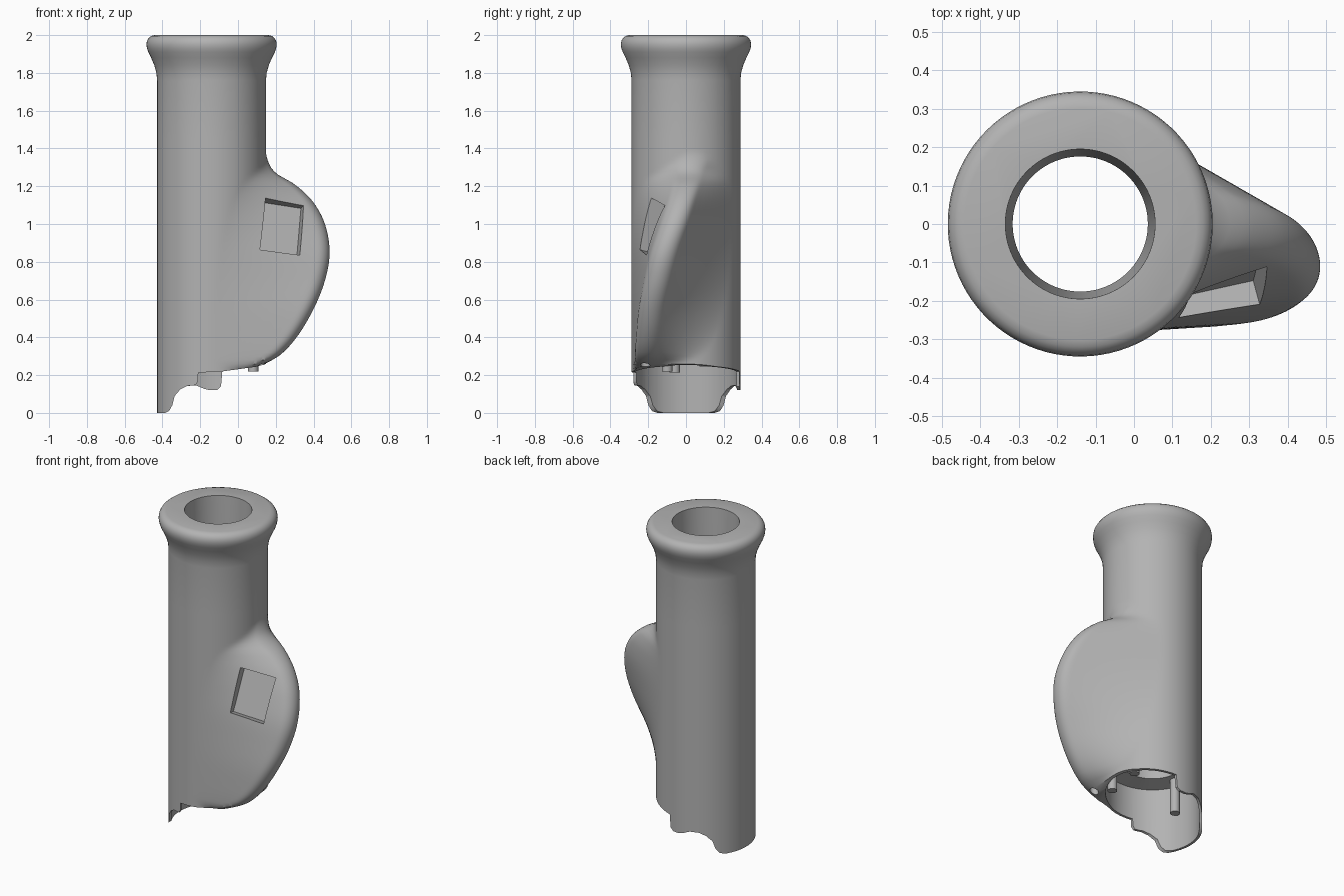
import bpy, bmesh, math
from mathutils import Matrix, Vector

if "Cube" in bpy.data.objects:
    bpy.data.objects.remove(bpy.data.objects["Cube"], do_unlink=True)

AXIS_X, TUBE_R = -0.14, 0.288

grey = bpy.data.materials.new("plain grey")
grey.use_nodes = True
grey.diffuse_color = (0.45, 0.45, 0.45, 1)
grey.node_tree.nodes["Principled BSDF"].inputs["Base Color"].default_value = (0.45, 0.45, 0.45, 1)


def make_object(name, bm):
    bmesh.ops.recalc_face_normals(bm, faces=bm.faces[:])
    mesh = bpy.data.meshes.new(name)
    bm.to_mesh(mesh)
    bm.free()
    mesh.materials.append(grey)
    obj = bpy.data.objects.new(name, mesh)
    bpy.context.collection.objects.link(obj)
    return obj


def loft(name, rings):
    bm = bmesh.new()
    loops = [[bm.verts.new(p) for p in ring] for ring in rings]
    n = len(loops[0])
    for a, b in zip(loops, loops[1:]):
        for i in range(n):
            bm.faces.new((a[i], a[(i + 1) % n], b[(i + 1) % n], b[i]))
    bm.faces.new(loops[0][::-1])
    bm.faces.new(loops[-1])
    return make_object(name, bm)


def circle(x, y, z, r, n=96):
    return [(x + r * math.cos(math.tau * i / n), y + r * math.sin(math.tau * i / n), z)
            for i in range(n)]


def prism(name, outline, y0, y1):
    return loft(name, [[(x, y, z) for x, z in outline] for y in (y0, y1)])


def cut(target, cutter):
    cutter.hide_render = True
    mod = target.modifiers.new("cut", "BOOLEAN")
    mod.operation, mod.solver, mod.object = "DIFFERENCE", "EXACT", cutter
    bpy.context.view_layer.objects.active = target
    bpy.ops.object.modifier_apply(modifier=mod.name)
    bpy.data.objects.remove(cutter, do_unlink=True)


# Fin crest: height, tip x, centre y, nose radius
CREST = [(0.0, 0.0, -0.12, 0.07), (0.2, 0.02, -0.18, 0.07), (0.25, 0.12, -0.2, 0.07),
         (0.3, 0.215, -0.2, 0.07), (0.4, 0.31, -0.192, 0.072), (0.55, 0.4, -0.175, 0.075),
         (0.7, 0.46, -0.145, 0.078), (0.85, 0.485, -0.11, 0.08), (1.0, 0.46, -0.062, 0.08),
         (1.12, 0.395, -0.025, 0.08), (1.21, 0.3, 0.0, 0.09), (1.27, 0.2, 0.01, 0.12),
         (1.33, 0.16, 0.02, 0.17), (1.42, 0.14, 0.0, 0.25)]


def crest_at(z):
    k = max(i for i in range(len(CREST) - 1) if CREST[i][0] <= z)
    a, b = CREST[k], CREST[k + 1]
    before, after = CREST[max(k - 1, 0)], CREST[min(k + 2, len(CREST) - 1)]
    h = b[0] - a[0]
    t = (z - a[0]) / h
    out = []
    for c in (1, 2, 3):
        m0 = (b[c] - before[c]) / (b[0] - before[0]) * h
        m1 = (after[c] - a[c]) / (after[0] - a[0]) * h
        out.append((2*t**3 - 3*t**2 + 1) * a[c] + (t**3 - 2*t**2 + t) * m0
                   + (3*t**2 - 2*t**3) * b[c] + (t**3 - t**2) * m1)
    return out


# Finer angular steps on the finned side
ANGLES = [math.radians(-65 + i) for i in range(100)]
ANGLES += [math.radians(35 + 4 * i) for i in range(65)]


def body_ring(z):
    tip, cy, r = crest_at(z)
    dx = tip - r - AXIS_X
    ring = []
    for a in ANGLES:
        ux, uy = math.cos(a), math.sin(a)
        reach = TUBE_R
        for i in range(1, 41):
            s = i / 40
            along = s * (dx * ux + cy * uy)
            side = s * (dx * uy - cy * ux)
            rad = TUBE_R + s * (r - TUBE_R)
            if abs(side) < rad:
                reach = max(reach, along + math.sqrt(rad * rad - side * side))
        ring.append((AXIS_X + reach * ux, reach * uy, z))
    return ring


# Tube with fin and flared lip
rings = [body_ring(z * 0.02) for z in range(71)]
LIP = [(1.45, TUBE_R), (1.76, TUBE_R), (1.8, 0.292), (1.84, 0.303), (1.88, 0.32), (1.91, 0.335),
       (1.93, 0.342), (1.95, 0.345), (1.97, 0.342), (1.985, 0.333), (1.995, 0.32), (2.0, 0.302)]
for z, r in LIP:
    rings.append([(AXIS_X + r * math.cos(a), r * math.sin(a), z) for a in ANGLES])
body = loft("finned_tube", rings)

# Bore and lower socket
BORE = [(-0.1, 0.272), (0.42, 0.272), (0.44, 0.176), (1.3, 0.176), (2.0, 0.195), (2.1, 0.198)]
cut(body, loft("bore_cutter", [circle(AXIS_X, 0, z, r) for z, r in BORE]))

# Scalloped lower rim, different on front and back
START = [(-0.39, -0.1), (-0.385, 0), (-0.365, 0.01), (-0.348, 0.04), (-0.335, 0.09),
         (-0.305, 0.125), (-0.27, 0.143)]
END = [(0.1, 0.245), (0.16, 0.262), (0.6, 0.264), (0.6, -0.1)]
FRONT = [(-0.225, 0.147), (-0.213, 0.165), (-0.21, 0.213), (-0.08, 0.22)]
BACK = [(-0.22, 0.145), (-0.18, 0.128), (-0.15, 0.12), (-0.11, 0.122), (-0.09, 0.14),
        (-0.083, 0.22)]
cut(body, prism("front_rim_cutter", START + FRONT + END, -1, 0.001))
cut(body, prism("back_rim_cutter", START + BACK + END, -0.001, 1))

# Rectangular pocket on the front of the fin
bm = bmesh.new()
bmesh.ops.create_cube(bm, size=1)
place = (Matrix.Translation((0.228, -0.165, 0.977)) @ Matrix.Rotation(math.radians(15), 4, "Z")
         @ Matrix.Rotation(math.radians(-16), 4, "X") @ Matrix.Rotation(math.radians(9), 4, "Y"))
bm.transform(place @ Matrix.Translation((0, -0.07, 0)) @ Matrix.Diagonal((0.215, 0.22, 0.28, 1)))
cut(body, make_object("pocket_cutter", bm))

# Small hole under the fin
cut(body, loft("hole_cutter", [circle(0.12, -0.215, z, 0.025, 24) for z in (0.15, 0.34)]))

# Pins hanging inside the socket
parts = [body]
for name, x, y, low in (("front_pin", 0.08, -0.1, 0.22), ("back_pin", 0.08, 0.1, 0.245),
                        ("side_pin", -0.36, -0.06, 0.215)):
    parts.append(loft(name, [circle(x, y, z, 0.028, 24) for z in (low, 0.44)]))

for obj in parts:
    bpy.ops.object.select_all(action="DESELECT")
    obj.select_set(True)
    bpy.context.view_layer.objects.active = obj
    bpy.ops.object.shade_smooth_by_angle(angle=math.radians(35))
